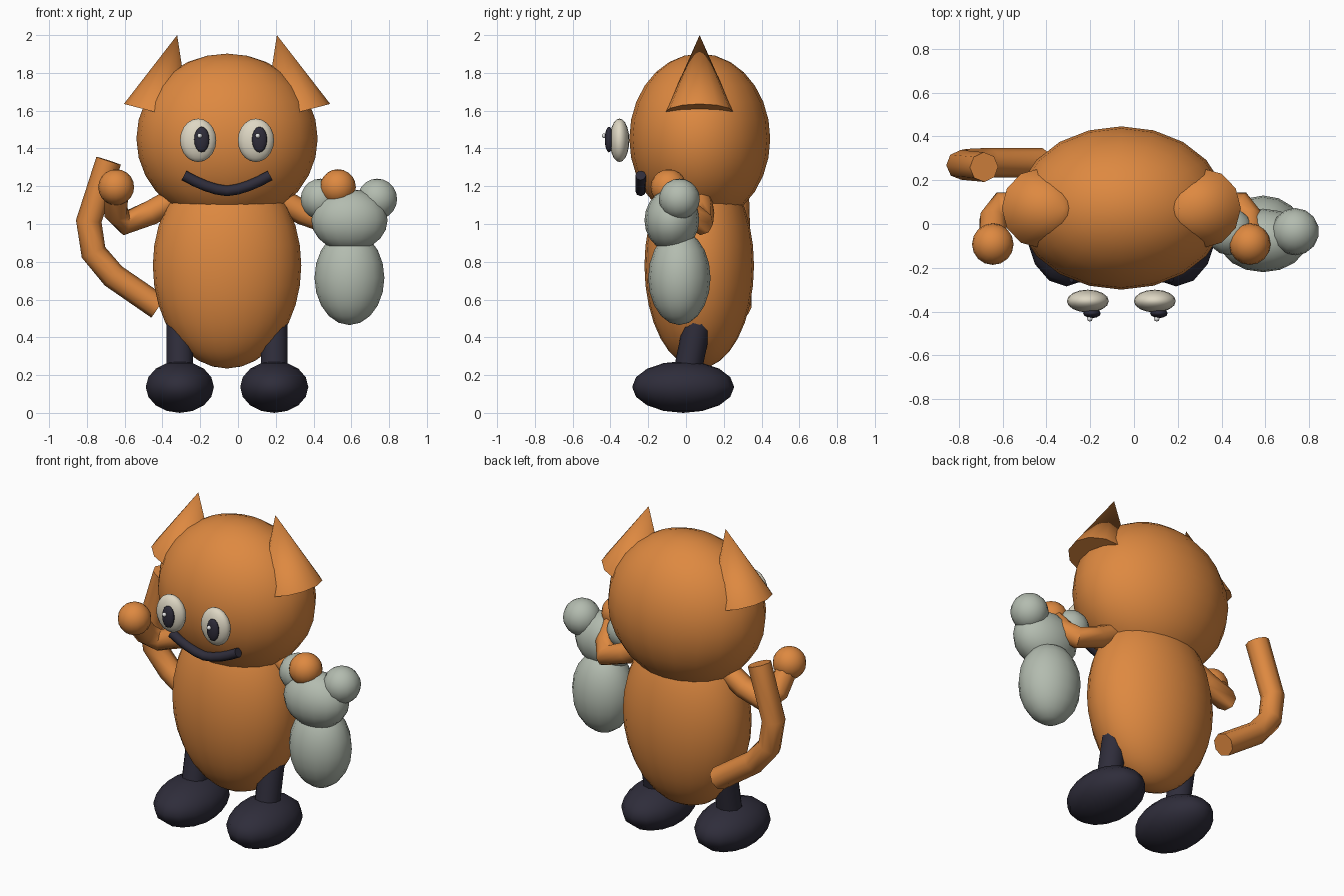
import bpy, math
from mathutils import Vector

if "Cube" in bpy.data.objects:
    bpy.data.objects.remove(bpy.data.objects["Cube"])

CX = -0.058  # the figure's own mirror line


def material(name, rgb):
    m = bpy.data.materials.new(name)
    m.diffuse_color = (*rgb, 1)
    m.use_nodes = True
    m.node_tree.nodes["Principled BSDF"].inputs["Base Color"].default_value = m.diffuse_color
    return m


ORANGE = material("orange fur", (0.73, 0.25, 0.052))
GREY = material("grey plush", (0.45, 0.50, 0.43))
DARK = material("dark navy", (0.028, 0.026, 0.043))
CREAM = material("cream", (0.73, 0.68, 0.55))
WHITE = material("white", (0.9, 0.9, 0.9))


def mx(p):
    return (2 * CX - p[0], p[1], p[2])


def finish(ob, name, mat, angle=60):
    ob.name = name
    ob.data.materials.clear()
    ob.data.materials.append(mat)
    bpy.ops.object.select_all(action='DESELECT')
    ob.select_set(True)
    bpy.context.view_layer.objects.active = ob
    bpy.ops.object.shade_smooth_by_angle(angle=math.radians(angle))
    return ob


def ball(name, loc, size, mat, seg=16, rings=10):
    bpy.ops.mesh.primitive_uv_sphere_add(segments=seg, ring_count=rings, location=loc)
    ob = bpy.context.object
    ob.scale = size
    return finish(ob, name, mat)


def cone(name, base, tip, r1, r2, mat, seg):
    a, b = Vector(base), Vector(tip)
    bpy.ops.mesh.primitive_cone_add(vertices=seg, radius1=r1, radius2=r2,
                                    depth=(b - a).length, location=(a + b) / 2)
    ob = bpy.context.object
    ob.rotation_euler = (b - a).to_track_quat('Z', 'Y').to_euler()
    return finish(ob, name, mat)


def tube(name, pts, r, mat):
    cu = bpy.data.curves.new(name, 'CURVE')
    cu.dimensions = '3D'
    cu.bevel_depth = r
    cu.bevel_resolution = 2
    cu.use_fill_caps = True
    sp = cu.splines.new('POLY')
    sp.points.add(len(pts) - 1)
    for p, co in zip(sp.points, pts):
        p.co = (*co, 1)
    ob = bpy.data.objects.new(name, cu)
    bpy.context.collection.objects.link(ob)
    bpy.ops.object.select_all(action='DESELECT')
    ob.select_set(True)
    bpy.context.view_layer.objects.active = ob
    bpy.ops.object.convert(target='MESH')
    return finish(bpy.context.object, name, mat, 50)


# Head and torso
ball("head", (CX, 0.073, 1.452), (0.48, 0.373, 0.45), ORANGE, 20, 14)
ball("torso", (CX, 0.07, 0.78), (0.393, 0.29, 0.545), ORANGE, 24, 16)

# Paired parts: the second pass mirrors positions across the figure's centre
arm = [(-0.28, 0.07, 1.16), (-0.46, 0.085, 1.06), (-0.60, 0.085, 1.005),
       (-0.645, 0.02, 1.06), (-0.645, -0.09, 1.195)]
for side, f in (("right", lambda p: p), ("left", mx)):
    cone(side + "_ear", f((-0.428, 0.072, 1.59)), f((-0.322, 0.072, 2.0)), 0.182, 0, ORANGE, 12)
    tube(side + "_arm", [f(p) for p in arm], 0.065, ORANGE)
    ball(side + "_hand", f((-0.645, -0.092, 1.195)), (0.095,) * 3, ORANGE, 16, 10)
    cone(side + "_leg", f((-0.308, 0.0, 0.18)), f((-0.308, 0.07, 0.52)), 0.074, 0.074, DARK, 10)
    ball(side + "_foot", f((-0.308, -0.015, 0.137)), (0.185, 0.27, 0.137), DARK, 14, 8)
    ball(side + "_eye", f((-0.211, -0.352, 1.443)), (0.096, 0.052, 0.115), CREAM, 16, 10)
    # Pupils and glints both look slightly to +x
    ex = f((-0.211, 0, 0))[0]
    ball(side + "_pupil", (ex + 0.019, -0.408, 1.447), (0.04, 0.022, 0.068), DARK, 12, 8)
    ball(side + "_glint", (ex + 0.009, -0.433, 1.467), (0.013, 0.013, 0.013), WHITE, 8, 6)

# Smile
mouth = []
for i in range(9):
    t = -1 + i / 4
    mouth.append((CX + 0.228 * t, -0.24, 1.175 + 0.082 * abs(t) ** 1.6))
tube("mouth", mouth, 0.028, DARK)

# Tail
tube("tail", [(-0.42, 0.28, 0.56), (-0.66, 0.28, 0.725), (-0.765, 0.275, 0.85),
              (-0.79, 0.27, 1.015), (-0.685, 0.26, 1.335)], 0.068, ORANGE)

# Plush toy held under the left arm
ball("toy_body", (0.59, -0.035, 0.715), (0.185, 0.165, 0.25), GREY)
ball("toy_head", (0.59, -0.075, 1.02), (0.202, 0.145, 0.165), GREY)
for side, s in (("right", -1), ("left", 1)):
    ball("toy_" + side + "_ear", (0.587 + s * 0.15, -0.035, 1.132), (0.108,) * 3, GREY, 14, 10)
